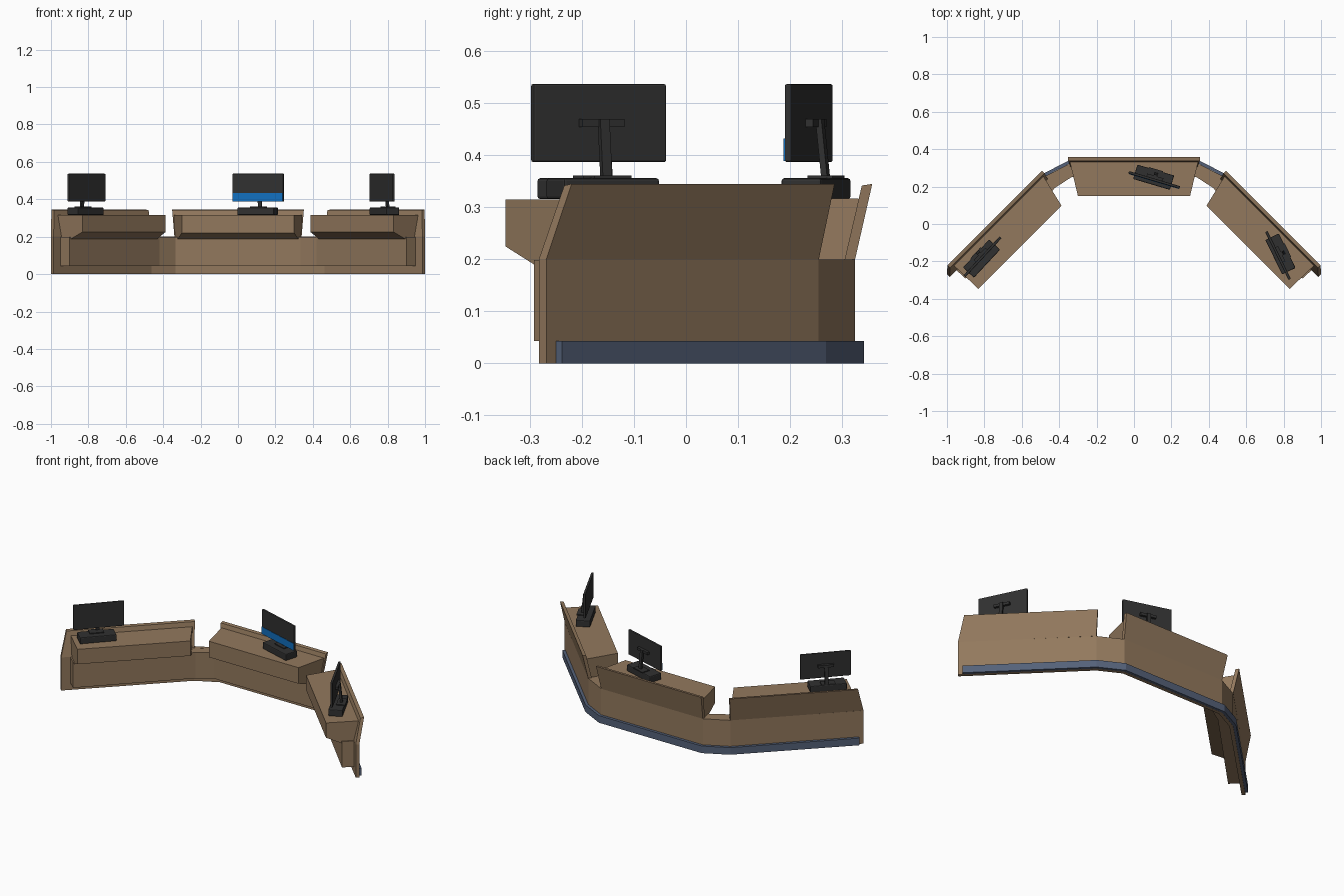
import bpy, bmesh, math
from mathutils import Vector, Matrix

if "Cube" in bpy.data.objects:
    bpy.data.objects.remove(bpy.data.objects["Cube"])


def material(name, rgb):
    m = bpy.data.materials.new(name)
    m.diffuse_color = (*rgb, 1)
    m.use_nodes = True
    m.node_tree.nodes["Principled BSDF"].inputs["Base Color"].default_value = m.diffuse_color
    return m


WOOD = material("brown wood", (0.29, 0.19, 0.11))
PLINTH = material("slate blue", (0.09, 0.12, 0.19))
BLACK = material("dark plastic", (0.03, 0.03, 0.03))
BLUE = material("screen blue", (0.006, 0.16, 0.52))


def loft(name, rings, mat):
    """Skin equal-length closed rings and cap both ends."""
    bm = bmesh.new()
    vs = [[bm.verts.new(p) for p in r] for r in rings]
    k = len(rings[0])
    for a, b in zip(vs, vs[1:]):
        for i in range(k):
            j = (i + 1) % k
            bm.faces.new((a[i], a[j], b[j], b[i]))
    bm.faces.new(vs[0])
    bm.faces.new(vs[-1])
    bmesh.ops.recalc_face_normals(bm, faces=bm.faces)
    me = bpy.data.meshes.new(name)
    bm.to_mesh(me)
    bm.free()
    me.materials.append(mat)
    ob = bpy.data.objects.new(name, me)
    bpy.context.collection.objects.link(ob)
    return ob


def offset(path, d):
    """Mitred sideways offset; positive is towards the outer (back) side."""
    out = []
    for i, p in enumerate(path):
        dirs = []
        if i > 0:
            dirs.append((p - path[i - 1]).normalized())
        if i < len(path) - 1:
            dirs.append((path[i + 1] - p).normalized())
        ns = [Vector((-t.y, t.x)) for t in dirs]
        n = sum(ns, Vector((0, 0))).normalized()
        out.append(p + n * (d / n.dot(ns[0])))
    return out


def full(half):
    """Mirror a right-hand path into a left-to-right one."""
    return [Vector((-x, y)) for x, y in reversed(half)] + [Vector(p) for p in half]


def wall(name, outer, inner, z0, z1, mat):
    return loft(name, [[(*o, z0), (*o, z1), (*i, z1), (*i, z0)]
                       for o, i in zip(outer, inner)], mat)


# Low curved walls running through all three sections
skin = full([(0.34, 0.325), (0.475, 0.255), (1.0, -0.268)])
wall("outer_wall", skin, offset(skin, -0.02), 0, 0.2, WOOD)
core = full([(0.335, 0.315), (0.468, 0.247), (0.957, -0.24)])
front = full([(0.335, 0.25), (0.42, 0.195), (0.9, -0.292)])
wall("inner_wall", core, front, 0.043, 0.199, WOOD)
kick = full([(0.34, 0.325), (0.475, 0.255), (0.982, -0.25)])
wall("plinth", offset(kick, 0.017), offset(kick, 0.0005), 0, 0.043, PLINTH)

# Section frames: u runs along the counter, n points outward (back)
R = math.sqrt(0.5)
FRAMES = {
    "centre": lambda u, n, z: (u, n, z),
    "right": lambda u, n, z: ((u + n) * R, (n - u) * R, z),
    "left": lambda u, n, z: (-(u + n) * R, (n - u) * R, z),
}
for side, f in FRAMES.items():
    mid = side == "centre"
    n0 = 0.325 if mid else 0.517
    # Leaning privacy panel, ends given as u at z 0.2 and at the top
    ends = [(-0.34, -0.352), (0.34, 0.352)] if mid else [(0.156, 0.146), (0.897, 0.861)]
    loft(side + "_panel", [[f(lo, n0, 0.2), f(hi, n0 + 0.033, 0.345),
                            f(hi, n0 + 0.013, 0.342), f(lo, n0 - 0.02, 0.2)]
                           for lo, hi in ends], WOOD)
    # Worktop with a bevelled underside; u at its front and back edge
    if mid:
        prof = [(0.15, 0.22), (0.15, 0.317), (0.332, 0.317), (0.308, 0.187), (0.25, 0.187)]
        ends = [(-0.30, -0.343), (0.30, 0.343)]
    else:
        prof = [(0.343, 0.225), (0.343, 0.315), (0.523, 0.315), (0.5, 0.187), (0.43, 0.187)]
        ends = [(0.205, 0.162), (0.834, 0.838)]
    a, b = prof[0][0], prof[2][0]
    loft(side + "_worktop",
         [[f(u0 + (u1 - u0) * (n - a) / (b - a), n, z) for n, z in prof]
          for u0, u1 in ends], WOOD)


def box(name, centre, size, mat, place, bevel=0.0):
    cx, cy, cz = centre
    sx, sy, sz = (s / 2 for s in size)
    rings = [[(cx + sx * s, cy + sy * q, cz + sz * r)
              for q, r in ((-1, -1), (1, -1), (1, 1), (-1, 1))] for s in (-1, 1)]
    ob = loft(name, rings, mat)
    ob.matrix_world = place
    if bevel:
        m = ob.modifiers.new("soft_edges", "BEVEL")
        m.width = bevel
        m.segments = 2
    return ob


# Monitors: screen centre, base centre, turn angle
for side, sc, bc, deg in (("left", (-0.81, -0.175), (-0.815, -0.185), 47),
                          ("centre", (0.108, 0.236), (0.105, 0.25), -16.5),
                          ("right", (0.77, -0.168), (0.783, -0.16), -64)):
    turn = Matrix.Rotation(math.radians(deg), 4, "Z")
    at = Matrix.Translation((*sc, 0)) @ turn
    base = Matrix.Translation((*bc, 0)) @ turn
    box(side + "_monitor_base", (0, 0, 0.336), (0.205, 0.08, 0.04), BLACK, base, 0.005)
    box(side + "_monitor_foot", (0, 0.02, 0.358), (0.08, 0.05, 0.006), BLACK, base)
    box(side + "_monitor_screen", (0, 0, 0.462), (0.285, 0.014, 0.15), BLACK, at, 0.004)
    # Neck leans slightly and joins the mount behind the screen
    neck = loft(side + "_monitor_neck",
                [[(-0.01, y - 0.006, z), (0.01, y - 0.006, z), (0.01, y + 0.006, z),
                  (-0.01, y + 0.006, z)] for y, z in ((0.034, 0.355), (0.022, 0.47))], BLACK)
    neck.matrix_world = at
    box(side + "_monitor_mount", (0, 0.014, 0.462), (0.09, 0.016, 0.016), BLACK, at)
    if side == "centre":
        box("blue_screen_band", (0, -0.0075, 0.411), (0.279, 0.003, 0.043), BLUE, at)
